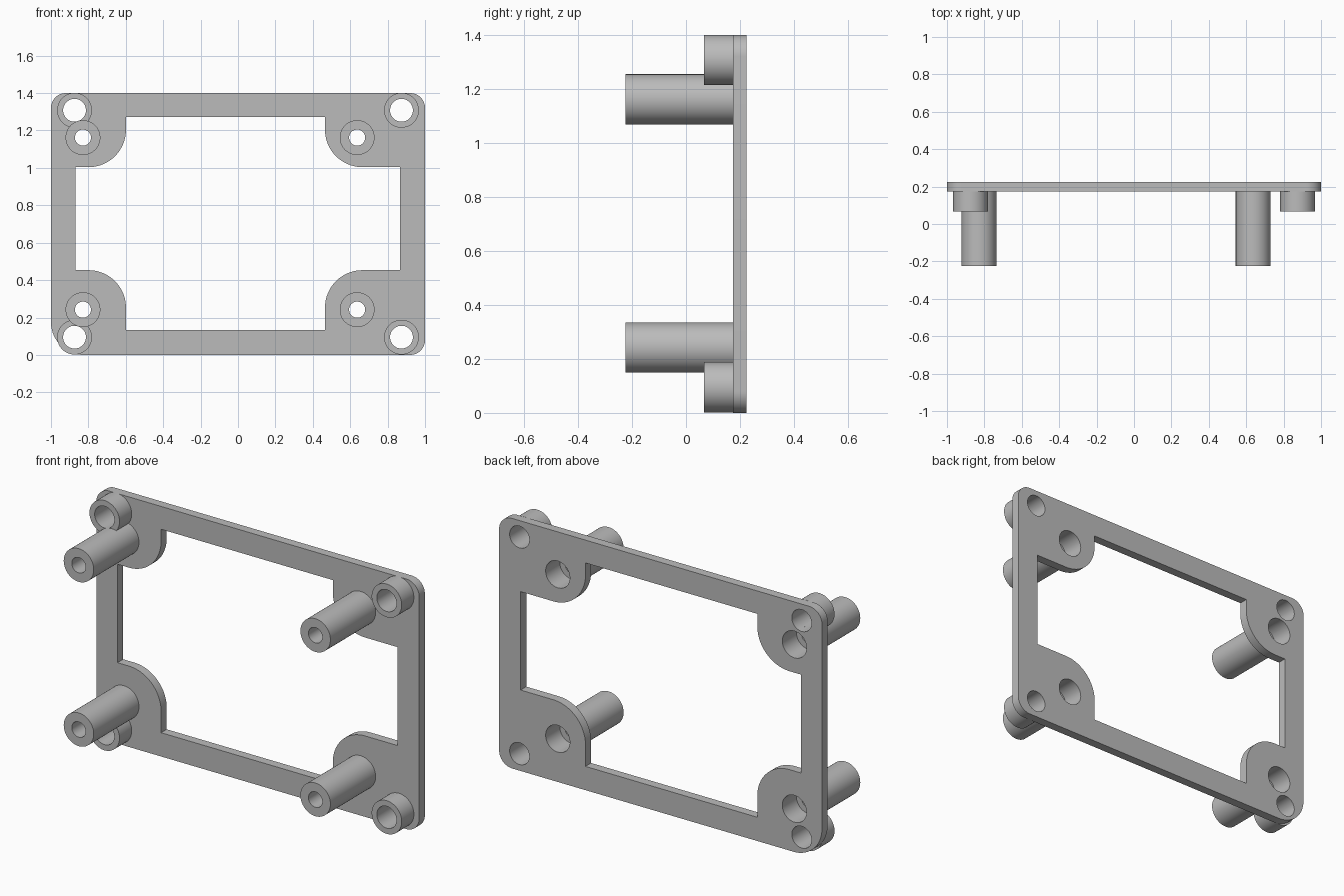
import bpy
import bmesh
from math import sin, cos, pi, radians
from mathutils import Matrix

if "Cube" in bpy.data.objects:
    bpy.data.objects.remove(bpy.data.objects["Cube"], do_unlink=True)

SEG = 64
PLATE_FRONT, PLATE_BACK = 0.175, 0.225
SPACER_FRONT, POST_FRONT, LEDGE = 0.067, -0.225, 0.1
BOSS_R, SCREW_R, PILOT_R, BORE_R = 0.093, 0.061, 0.043, 0.075
SPACERS = [(x, z) for x in (-0.874, 0.874) for z in (0.095, 1.308)]
POSTS = [(x, z) for x in (-0.829, 0.637) for z in (0.242, 1.162)]

grey = bpy.data.materials.new("plain grey")
grey.use_nodes = True
grey.diffuse_color = (0.5, 0.5, 0.5, 1)
grey.node_tree.nodes["Principled BSDF"].inputs["Base Color"].default_value = grey.diffuse_color


def finish(bm, name):
    bmesh.ops.recalc_face_normals(bm, faces=bm.faces)
    mesh = bpy.data.meshes.new(name)
    bm.to_mesh(mesh)
    bm.free()
    mesh.materials.append(grey)
    obj = bpy.data.objects.new(name, mesh)
    bpy.context.collection.objects.link(obj)
    return obj


def smooth(obj):
    bpy.ops.object.select_all(action="DESELECT")
    obj.select_set(True)
    bpy.context.view_layer.objects.active = obj
    bpy.ops.object.shade_smooth_by_angle(angle=radians(30))


def arc(cx, cz, r, start, sweep, n):
    return [(cx + r * cos(radians(start + sweep * i / n)),
             cz + r * sin(radians(start + sweep * i / n))) for i in range(n + 1)]


def circle(cx, cz, r):
    return arc(cx, cz, r, 0, 360, SEG)[:-1]


def tube(name, x, z, profile):
    """Turn a closed (radius, y) profile around the y axis at x, z."""
    bm = bmesh.new()
    rings = [[bm.verts.new((x + r * cos(2 * pi * i / SEG), y, z + r * sin(2 * pi * i / SEG)))
              for i in range(SEG)] for r, y in profile]
    for a, b in zip(rings, rings[1:] + rings[:1]):
        for i in range(SEG):
            j = (i + 1) % SEG
            bm.faces.new((a[i], a[j], b[j], b[i]))
    return finish(bm, name)


# Frame outline: rounded corners, the lower right one larger
R, BIG, TOP = 0.08, 0.175, 1.4
outer = (arc(-1 + BIG, BIG, BIG, 180, 90, 16) + arc(1 - R, R, R, 270, 90, 16)
         + arc(1 - R, TOP - R, R, 0, 90, 16) + arc(-1 + R, TOP - R, R, 90, 90, 16))

# Window: a rectangle with a rounded tab standing in each corner
TAB = 0.2
XL, XR, ZB, ZT = -0.869, 0.867, 0.133, 1.272
TL, TR, TB, TT = -0.599, 0.465, 0.453, 1.004
window = ([(TL, ZB)] + arc(TL - TAB, TB - TAB, TAB, 0, 90, 20) + [(XL, TB), (XL, TT)]
          + arc(TL - TAB, TT + TAB, TAB, -90, 90, 20) + [(TL, ZT), (TR, ZT)]
          + arc(TR + TAB, TT + TAB, TAB, 180, 90, 20) + [(XR, TT), (XR, TB)]
          + arc(TR + TAB, TB - TAB, TAB, 90, 90, 20) + [(TR, ZB)])

# Frame plate with the window and all the holes
bm = bmesh.new()
loops = [outer, window]
loops += [circle(x, z, SCREW_R) for x, z in SPACERS]
loops += [circle(x, z, BORE_R) for x, z in POSTS]
for loop in loops:
    verts = [bm.verts.new((x, PLATE_FRONT, z)) for x, z in loop]
    for a, b in zip(verts, verts[1:] + verts[:1]):
        bm.edges.new((a, b))
bmesh.ops.triangle_fill(bm, use_beauty=True, edges=bm.edges[:], normal=(0, -1, 0))
back = bmesh.ops.extrude_face_region(bm, geom=bm.faces[:])["geom"]
bmesh.ops.translate(bm, vec=(0, PLATE_BACK - PLATE_FRONT, 0),
                    verts=[g for g in back if isinstance(g, bmesh.types.BMVert)])
smooth(finish(bm, "frame_plate"))

# Long posts: narrow pilot hole in front, wide bore from the back
for x, z in POSTS:
    name = f"{'upper' if z > 0.7 else 'lower'}_{'left' if x > 0 else 'right'}_post"
    smooth(tube(name, x, z, [
        (BOSS_R, PLATE_FRONT), (BOSS_R, POST_FRONT), (PILOT_R, POST_FRONT),
        (PILOT_R, LEDGE), (BORE_R, LEDGE), (BORE_R, PLATE_FRONT)]))

# Short corner spacers, trimmed where a neighbouring post's bore passes
for x, z in SPACERS:
    name = f"{'upper' if z > 0.7 else 'lower'}_{'left' if x > 0 else 'right'}_spacer"
    spacer = tube(name, x, z, [(BOSS_R, PLATE_FRONT), (BOSS_R, SPACER_FRONT),
                               (SCREW_R, SPACER_FRONT), (SCREW_R, PLATE_FRONT)])
    if x < 0:
        px, pz = min(POSTS, key=lambda p: (p[0] - x) ** 2 + (p[1] - z) ** 2)
        bm = bmesh.new()
        bmesh.ops.create_cone(bm, cap_ends=True, segments=SEG, radius1=BORE_R, radius2=BORE_R,
                              depth=1, matrix=Matrix.Translation((px, 0, pz))
                              @ Matrix.Rotation(pi / 2, 4, "X"))
        cutter = finish(bm, "bore_cutter")
        cutter.hide_render = True
        cut = spacer.modifiers.new("bore", "BOOLEAN")
        cut.operation, cut.solver, cut.object = "DIFFERENCE", "EXACT", cutter
        bpy.context.view_layer.objects.active = spacer
        bpy.ops.object.modifier_apply(modifier="bore")
        bpy.data.objects.remove(cutter, do_unlink=True)
    smooth(spacer)
